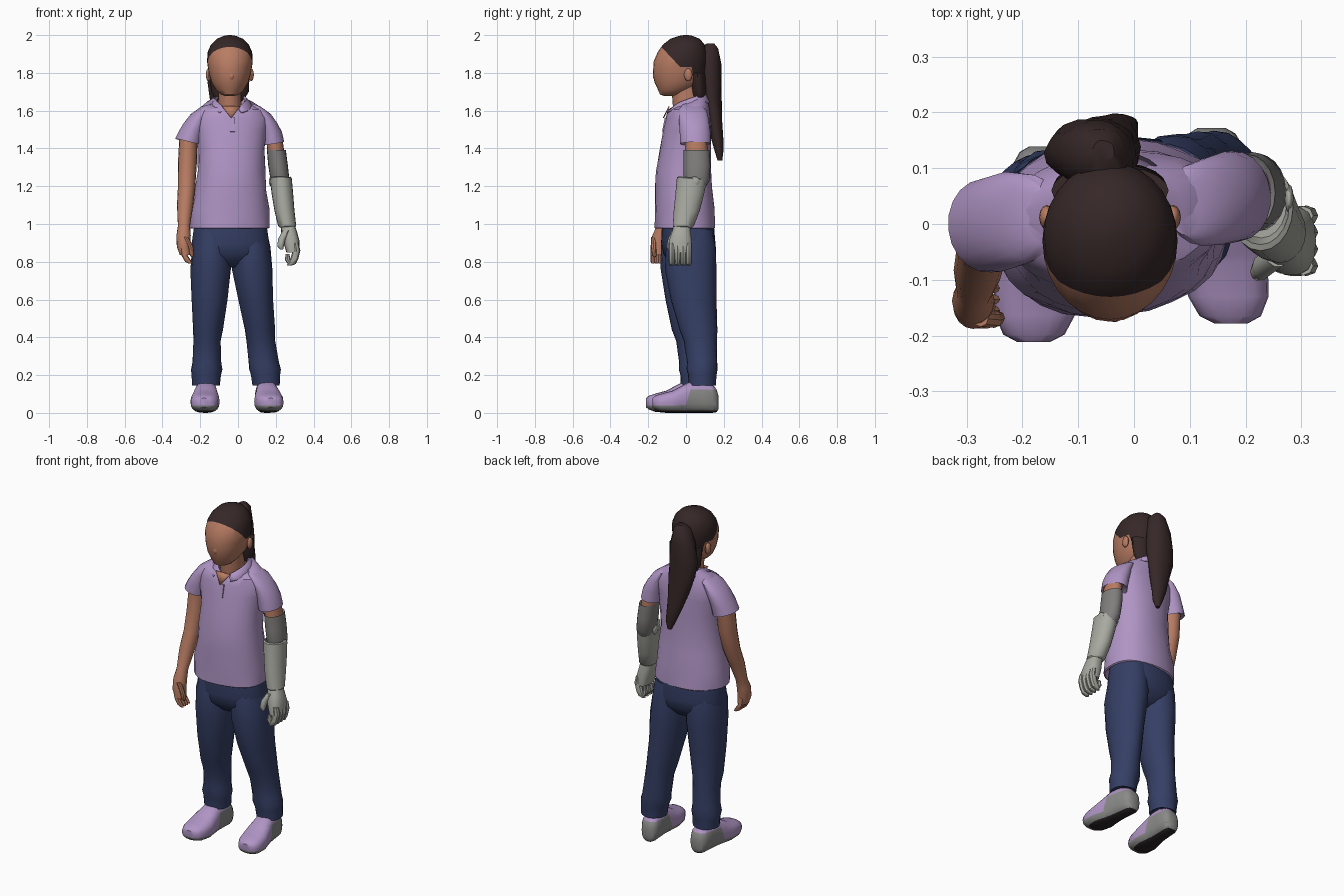
import bpy, bmesh, math
from mathutils import Vector, Matrix


def material(name, r, g, b):
    m = bpy.data.materials.new(name)
    m.diffuse_color = [((c / 255 + 0.055) / 1.055) ** 2.4 for c in (r, g, b)] + [1]
    return m


SKIN = material("skin", 184, 124, 99)
HAIR = material("dark brown hair", 54, 39, 39)
SHIRT = material("lilac cloth", 176, 149, 197)
JEANS = material("navy denim", 53, 63, 101)
CUFF = material("mid grey plastic", 128, 126, 125)
SHELL = material("light grey plastic", 168, 170, 161)
RUBBER = material("shoe grey", 138, 138, 137)
SOLE = material("dark sole", 42, 36, 37)


def finish(name, bm, mats):
    bmesh.ops.recalc_face_normals(bm, faces=bm.faces[:])
    me = bpy.data.meshes.new(name)
    bm.to_mesh(me)
    bm.free()
    for m in mats:
        me.materials.append(m)
    ob = bpy.data.objects.new(name, me)
    bpy.context.collection.objects.link(ob)
    return ob


def loft(name, rings, mats, n=20, axis="z", power=2.0, yaw=0.0, fold=0.0, planes=(), rule=None):
    """Skin superellipse rings (x, y, z, half a, half b, tilt in x, tilt in y)."""
    bm = bmesh.new()
    loops = []
    for ring in rings:
        x, y, z, a, b, tx, ty = (tuple(ring) + (0, 0))[:7]
        loop = []
        for i in range(n):
            t = 2 * math.pi * i / n
            k = 1 + fold * math.sin(5 * t + 31 * z)
            u = a * k * math.copysign(abs(math.cos(t)) ** (2 / power), math.cos(t))
            v = b * k * math.copysign(abs(math.sin(t)) ** (2 / power), math.sin(t))
            if axis == "z":
                d = Matrix.Rotation(yaw, 3, "Z") @ Vector((u, v, tx * u + ty * v))
            else:
                d = Vector((u, 0, v))
            loop.append(bm.verts.new(Vector((x, y, z)) + d))
        loops.append(loop)
    for p, q in zip(loops, loops[1:]):
        for i in range(n):
            bm.faces.new((p[i], p[(i + 1) % n], q[(i + 1) % n], q[i]))
    bm.faces.new(loops[0])
    bm.faces.new(loops[-1])
    # cut clean colour borders, then colour by rule
    for co, no in planes:
        bmesh.ops.bisect_plane(bm, geom=bm.verts[:] + bm.edges[:] + bm.faces[:],
                               plane_co=co, plane_no=no, dist=1e-5)
    if rule:
        for f in bm.faces:
            f.material_index = rule(f.calc_center_median())
    return finish(name, bm, mats)


def ball(name, pos, size, mat):
    bm = bmesh.new()
    bmesh.ops.create_uvsphere(bm, u_segments=12, v_segments=8, radius=1)
    bm.transform(Matrix.Translation(pos) @ Matrix.Diagonal((*size, 1)))
    return finish(name, bm, [mat])


# head, with the hairline cut in
def head_colour(c):
    top = c.z > 1.83 and c.z > 1.83 - 1.07 * (c.y + 0.03)
    return 1 if top or c.y > 0.03 + 0.2 * (1.83 - c.z) else 0


X = -0.043
loft("head", [(X, -.08, 1.678, .025, .035), (X, -.075, 1.685, .048, .062), (X, -.06, 1.71, .074, .088),
              (X, -.04, 1.75, .098, .127), (X, -.034, 1.80, .112, .141), (X, -.03, 1.86, .121, .141),
              (X, -.02, 1.91, .118, .13), (X, -.012, 1.95, .1, .11), (X, -.005, 1.98, .07, .078),
              (X, 0, 1.996, .032, .035), (X, 0, 2.0, .008, .01)], [SKIN, HAIR], n=28,
     planes=[((0, -.03, 1.83), (0, 1.07, 1)), ((0, 0, 1.83), (0, 0, 1)), ((0, .03, 1.83), (0, 1, .2))],
     rule=head_colour)
ball("nose", (-.035, -.158, 1.785), (.018, .018, .026), SKIN)
for s in (-1, 1):
    ball("ear", (X + s * .113, .012, 1.79), (.014, .022, .034), SKIN)
loft("neck", [(X, .02, 1.54, .065, .08), (X, .01, 1.63, .062, .08), (X, -.005, 1.75, .06, .074)], [SKIN])
loft("nape_hair", [(X, .07, 1.65, .07, .03), (X, .07, 1.70, .1, .042), (X, .06, 1.80, .105, .045)], [HAIR])
loft("ponytail", [(-.055, .13, 1.955, .02, .02), (-.058, .122, 1.93, .046, .05), (-.068, .125, 1.85, .07, .06),
                  (-.075, .128, 1.75, .084, .06), (-.07, .138, 1.65, .08, .05), (-.055, .152, 1.55, .062, .04),
                  (-.038, .165, 1.45, .044, .032), (-.022, .175, 1.38, .03, .022),
                  (-.018, .18, 1.335, .012, .012)], [HAIR], fold=.04)

# polo shirt: body, sleeves, collar, placket
YAW = 0.1
loft("shirt_body", [(-.042, 0, 1.0, .19, .13), (-.042, -.005, .975, .205, .152), (-.042, -.005, .98, .212, .159),
                    (-.042, -.007, 1.08, .207, .156), (-.038, -.012, 1.18, .19, .151),
                    (-.036, -.014, 1.28, .18, .145), (-.036, -.003, 1.40, .178, .134),
                    (-.036, .006, 1.50, .19, .125), (-.036, .012, 1.56, .198, .117),
                    (-.036, .014, 1.605, .178, .107), (-.04, .014, 1.637, .128, .1, 0, .25),
                    (X, .014, 1.65, .085, .09, 0, .5), (X, .014, 1.62, .07, .083, 0, .5)],
     [SHIRT], n=28, power=2.2, yaw=YAW, fold=.015)
loft("left_sleeve", [(-.165, .015, 1.63, .03, .05, .3), (-.19, .012, 1.602, .062, .078, .35),
                     (-.222, .008, 1.552, .07, .086, .35), (-.248, 0, 1.49, .068, .086, .05),
                     (-.265, -.003, 1.435, .068, .084, -.25), (-.262, -.003, 1.445, .055, .07, -.25)], [SHIRT], yaw=YAW)
loft("right_sleeve", [(.09, .03, 1.63, .03, .05, -.3), (.115, .035, 1.602, .06, .074, -.35),
                      (.147, .042, 1.552, .064, .08, -.35), (.17, .048, 1.49, .063, .082, -.05),
                      (.183, .05, 1.425, .062, .081, .15), (.183, .05, 1.435, .05, .066, .15)], [SHIRT], yaw=YAW)

bm = bmesh.new()
rows = []
for i in range(21):
    t = math.radians(-90 + 20 + 320 * i / 20)
    c, s = math.cos(t), math.sin(t)
    tip = max(0, -s) ** 4
    rows.append([bm.verts.new((X + .006 + r * c, .014 + q * s, z)) for r, q, z in
                 ((.072, .085, 1.655 + .033 * s - .02 * tip), (.082, .094, 1.663 + .033 * s - .02 * tip),
                  (.122 + .06 * tip, .12 + .008 * tip, 1.627 + .02 * s - .02 * tip))])
for p, q in zip(rows, rows[1:]):
    for j in (0, 1):
        bm.faces.new((p[j], q[j], q[j + 1], p[j + 1]))
finish("collar", bm, [SHIRT]).modifiers.new("thickness", "SOLIDIFY").thickness = 0.008

bm = bmesh.new()
bm.faces.new([bm.verts.new(v) for v in ((-.085, -.086, 1.622), (-.036, -.117, 1.56), (.012, -.086, 1.622))])
finish("open_neckline", bm, [SKIN]).modifiers.new("thickness", "SOLIDIFY").thickness = 0.006

bm = bmesh.new()
bmesh.ops.create_cube(bm, size=1)
bm.transform(Matrix.Translation((-.03, -.115, 1.525)) @ Matrix.Rotation(-.2, 4, "X")
             @ Matrix.Diagonal((.026, .009, .075, 1)))
finish("placket", bm, [SHIRT])

# trousers
loft("trouser_hips", [(-.04, .01, 1.01, .19, .135), (-.04, .012, .9, .206, .142), (-.038, .012, .84, .2, .13),
                      (-.037, .012, .79, .14, .085), (-.037, .012, .77, .09, .05)], [JEANS], n=28, power=2.3, yaw=YAW)
loft("left_trouser_leg", [(-.138, 0, .97, .09, .115), (-.14, 0, .88, .104, .132), (-.143, 0, .76, .107, .134),
                          (-.15, .005, .6, .095, .116), (-.16, .022, .44, .079, .098), (-.163, .035, .38, .072, .088),
                          (-.166, .044, .27, .076, .08), (-.167, .044, .23, .083, .083), (-.168, .045, .2, .078, .076),
                          (-.168, .045, .145, .073, .074), (-.168, .045, .16, .06, .06)], [JEANS], fold=.02)
loft("right_trouser_leg", [(.062, .028, .97, .09, .115), (.068, .027, .88, .102, .132), (.077, .025, .76, .107, .136),
                           (.094, .038, .6, .092, .121), (.115, .065, .44, .08, .1), (.122, .075, .38, .076, .088),
                           (.135, .086, .27, .08, .08), (.142, .084, .23, .084, .082), (.146, .085, .2, .077, .075),
                           (.15, .085, .145, .072, .073), (.15, .085, .16, .058, .058)], [JEANS], fold=.02)

# shoes: lilac upper, grey midsole and heel, dark tread
for side, cx, dy, toe in (("left", -.167, -.033, -.01), ("right", .148, 0, .02)):
    profile = [(-.178, .03, .03, .078), (-.165, .055, .018, .09), (-.13, .072, .006, .102), (-.07, .077, 0, .118),
               (-.02, .069, 0, .145), (.03, .06, 0, .17), (.09, .056, 0, .17), (.14, .053, 0, .15),
               (.162, .042, .004, .125), (.172, .025, .02, .09)]
    edge = .005 + dy

    def shoe_colour(c):
        if c.z < .012:
            return 2
        return 1 if c.z < .04 or (c.y > edge + .3 * (c.z - .06) and c.z < .125) else 0

    loft(side + "_shoe", [(cx + toe * (.08 - y) / .2, y + dy, (lo + hi) / 2, w, (hi - lo) / 2)
                          for y, w, lo, hi in profile], [SHIRT, RUBBER, SOLE], axis="y", power=2.6,
         planes=[((0, 0, .012), (0, 0, 1)), ((0, 0, .04), (0, 0, 1)), ((0, 0, .125), (0, 0, 1)),
                 ((0, edge, .06), (0, 1, -.3))], rule=shoe_colour)

# natural arm and curled hand
loft("left_arm", [(-.262, 0, 1.47, .048, .06), (-.268, -.015, 1.32, .05, .056), (-.272, -.045, 1.2, .046, .052),
                  (-.28, -.083, 1.1, .043, .046), (-.286, -.12, .99, .032, .035), (-.288, -.138, .94, .038, .04),
                  (-.288, -.146, .88, .036, .042), (-.278, -.148, .835, .03, .036)], [SKIN], n=16)
for i in range(4):
    y = -.175 + .02 * i
    loft("left_finger", [(-.292, y, .88, .014, .012), (-.284, y, .835, .016, .012), (-.262, y, .80, .018, .012),
                         (-.25, y, .79, .01, .008)], [SKIN], n=8)
loft("left_thumb", [(-.275, -.17, .93, .014, .014), (-.25, -.172, .88, .014, .014), (-.243, -.168, .835, .012, .012),
                    (-.243, -.165, .825, .005, .005)], [SKIN], n=8)

# prosthetic arm: skin stump, upper cuff, elbow hinge, forearm shell
loft("stump", [(.19, .052, 1.47, .043, .058), (.203, .055, 1.36, .045, .06)], [SKIN], n=16)
loft("upper_cuff", [(.203, .056, 1.385, .042, .058), (.203, .056, 1.393, .05, .069), (.212, .058, 1.31, .052, .071),
                    (.223, .056, 1.23, .05, .069), (.227, .05, 1.19, .04, .05)], [CUFF])
loft("forearm_shell", [(.228, .035, 1.20, .045, .06), (.226, .033, 1.245, .052, .07, 0, -.1),
                       (.227, .031, 1.24, .058, .079, 0, -.1), (.235, .02, 1.16, .057, .076),
                       (.246, .004, 1.07, .053, .069), (.26, -.014, .99, .048, .056),
                       (.262, -.016, .98, .038, .046)], [SHELL])
for s in (-1, 1):
    ball("elbow_hinge", (.225 + s * .053, .045, 1.225), (.008, .026, .026), SHELL)

# prosthetic hand
loft("prosthetic_palm", [(.262, -.018, 1.0, .036, .042), (.27, -.025, .96, .042, .05), (.282, -.03, .91, .044, .062),
                         (.29, -.032, .85, .034, .062)], [SHELL], n=14, power=2.5)
for i in range(4):
    y = -.075 + .03 * i
    loft("prosthetic_finger", [(.303, y, .90, .018, .017), (.31, y, .86, .02, .018), (.298, y, .815, .021, .017),
                               (.283, y, .788, .022, .016), (.272, y, .78, .012, .01)], [SHELL], n=8)
    loft("prosthetic_fingertip", [(.28, y, .785, .014, .014), (.263, y, .81, .015, .014),
                                  (.262, y, .84, .01, .009)], [SHELL], n=8)
loft("prosthetic_thumb", [(.258, -.055, .965, .022, .022), (.232, -.075, .92, .02, .022),
                          (.225, -.085, .88, .017, .018), (.232, -.088, .865, .007, .008)], [SHELL], n=10)

# soft shading with crisp hems and edges
bpy.ops.object.select_all(action="SELECT")
bpy.context.view_layer.objects.active = bpy.data.objects["head"]
bpy.ops.object.shade_smooth_by_angle(angle=math.radians(40))
